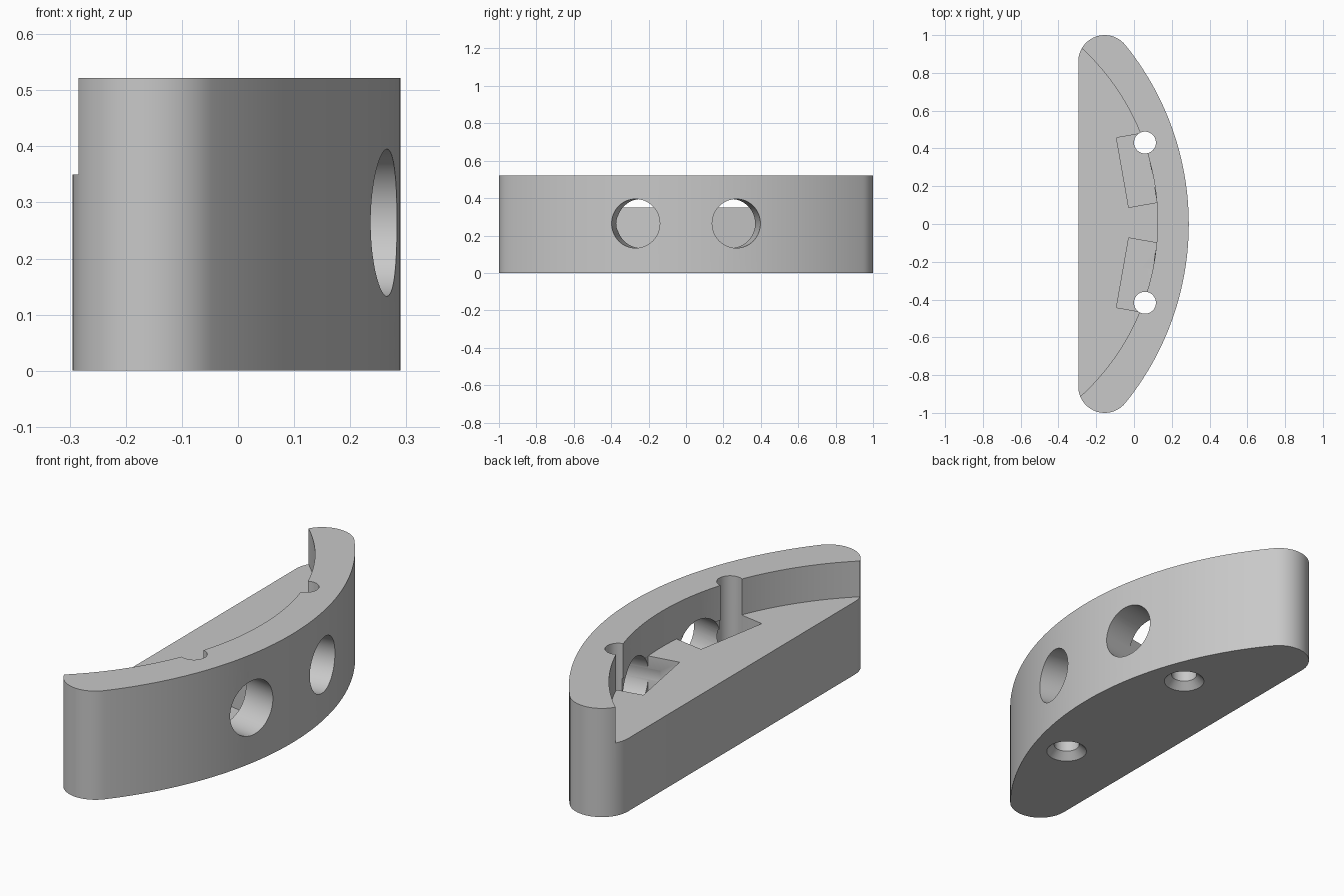
import bpy
import bmesh
from math import sin, cos, pi, atan2, radians, sqrt
from mathutils import Matrix, Vector

default = bpy.data.objects.get("Cube")
if default:
    bpy.data.objects.remove(default, do_unlink=True)

HEIGHT, FLOOR = 0.522, 0.35        # full height and ledge height
BACK, FRONT = -0.295, 0.29         # flat face and bow apex
CORNER, BOW = 0.14, 1.505          # corner and outer bow radii
SHIFT = 0.007                      # offset of the machined features along y

grey = bpy.data.materials.new("grey")
grey.use_nodes = True
grey.diffuse_color = (0.58, 0.58, 0.58, 1)
grey.node_tree.nodes["Principled BSDF"].inputs["Base Color"].default_value = (0.58, 0.58, 0.58, 1)


def make_object(name, bm):
    bmesh.ops.recalc_face_normals(bm, faces=bm.faces[:])
    mesh = bpy.data.meshes.new(name)
    bm.to_mesh(mesh)
    bm.free()
    mesh.materials.append(grey)
    obj = bpy.data.objects.new(name, mesh)
    bpy.context.collection.objects.link(obj)
    return obj


def arc(cx, cy, r, start, end, steps):
    angles = [start + (end - start) * i / steps for i in range(steps + 1)]
    return [(cx + r * cos(a), cy + r * sin(a)) for a in angles]


def prism(name, outline, bottom, top):
    bm = bmesh.new()
    face = bm.faces.new([bm.verts.new((x, y, bottom)) for x, y in outline])
    extruded = bmesh.ops.extrude_face_region(bm, geom=[face])["geom"]
    verts = [v for v in extruded if isinstance(v, bmesh.types.BMVert)]
    bmesh.ops.translate(bm, verts=verts, vec=(0, 0, top - bottom))
    return make_object(name, bm)


def cone(name, r1, r2, depth, matrix):
    bm = bmesh.new()
    bmesh.ops.create_cone(bm, cap_ends=True, segments=64, radius1=r1, radius2=r2,
                          depth=depth, matrix=matrix)
    return make_object(name, bm)


def cut(body, cutter):
    mod = body.modifiers.new("cut", 'BOOLEAN')
    mod.operation, mod.solver, mod.object = 'DIFFERENCE', 'EXACT', cutter
    bpy.context.view_layer.objects.active = body
    bpy.ops.object.modifier_apply(modifier=mod.name)
    bpy.data.objects.remove(cutter, do_unlink=True)


# Bowed body: flat back, two rounded corners, one long outer arc
cx, cy = BACK + CORNER, 1 - CORNER
bow_x = FRONT - BOW
tangent = atan2(cy, cx - bow_x)
outline = arc(bow_x, 0, BOW, -tangent, tangent, 64)
outline += arc(cx, cy, CORNER, tangent, pi, 24)[1:]
outline += arc(cx, -cy, CORNER, pi, 2 * pi - tangent, 24)[:-1]
body = prism("curved_block", outline, 0, HEIGHT)

# Recess above the ledge, leaving a curved rim
rim_apex, rim_r = 0.125, 1.25
recess = arc(rim_apex - rim_r, 0.012, rim_r, -0.95, 0.95, 96)
cut(body, prism("recess_cutter", recess, FLOOR, HEIGHT + 0.2))

for side in (1, -1):
    # Rectangular pocket sunk into the ledge, turned with the bow
    turn = radians(10)
    out = Vector((cos(turn), side * sin(turn)))
    along = Vector((-sin(turn), side * cos(turn)))
    inner = Vector((-0.028, side * 0.081 + SHIFT))
    corners = [inner, inner + out * 0.152, inner + out * 0.152 + along * 0.374,
               inner + along * 0.374]
    cut(body, prism("pocket_cutter", corners, 0.133, FLOOR + 0.004))

    # Round port through the rim into the pocket
    start = Vector((0.266, side * 0.27, 0.264))
    axis = Vector((out.x, out.y, 0))
    place = Matrix.Translation(start) @ axis.to_track_quat('Z', 'Y').to_matrix().to_4x4()
    cut(body, cone("port_cutter", 0.131, 0.131, 0.46, place))

    # Countersunk vertical screw hole
    hole = (0.058, side * 0.424 + SHIFT)
    cut(body, cone("screw_cutter", 0.058, 0.058, 1.4,
                   Matrix.Translation((*hole, 0.3))))
    cut(body, cone("countersink_cutter", 0.102, 0.048, 0.054,
                   Matrix.Translation((*hole, 0.017))))

bpy.ops.object.select_all(action='DESELECT')
body.select_set(True)
bpy.context.view_layer.objects.active = body
bpy.ops.object.shade_smooth_by_angle(angle=radians(30))
